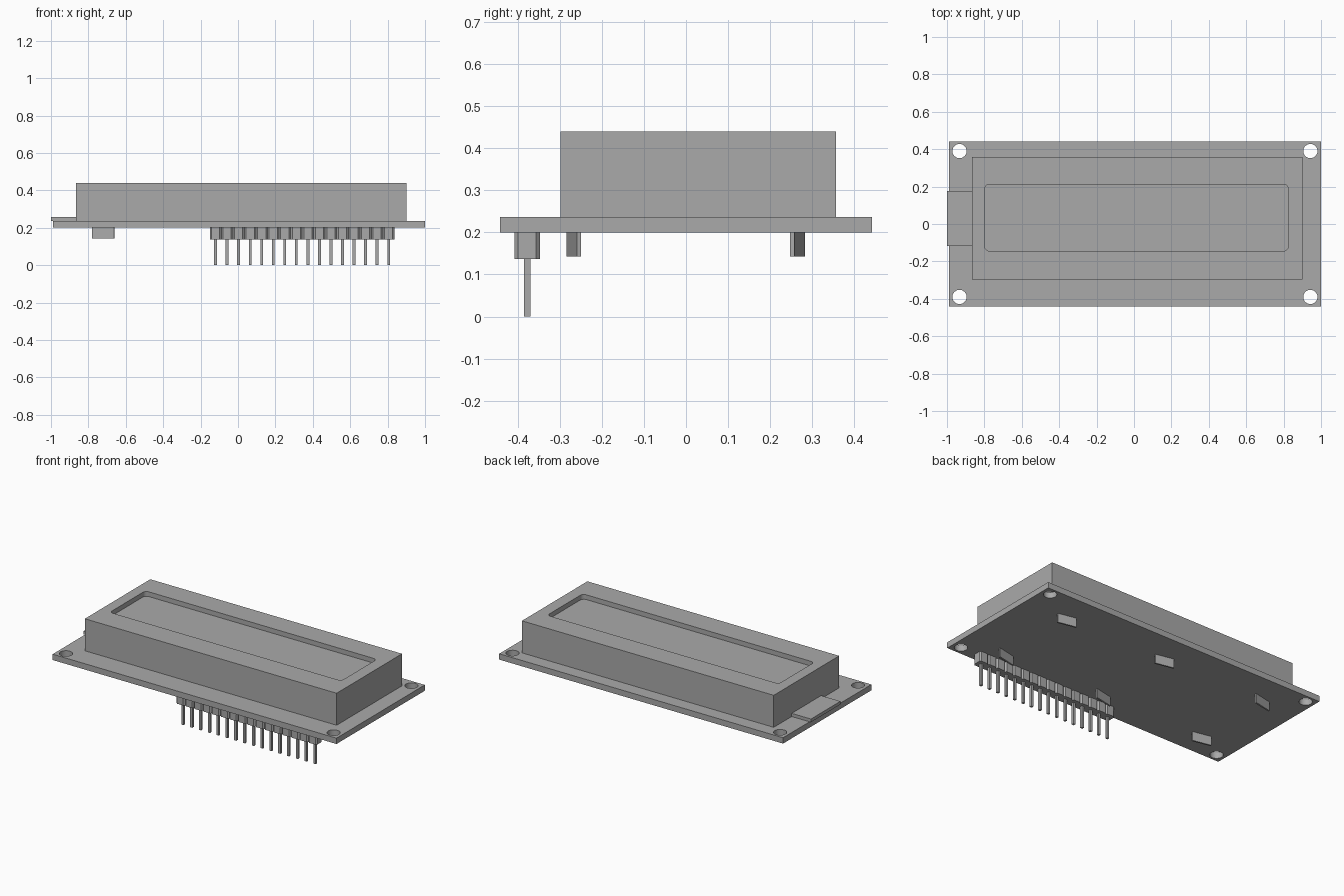
import bpy
import bmesh
import math
from mathutils import Matrix, Vector

cube = bpy.data.objects.get("Cube")
if cube:
    bpy.data.objects.remove(cube, do_unlink=True)

grey = bpy.data.materials.new("plain grey")
grey.use_nodes = True
COLOUR = (0.4, 0.4, 0.4, 1)
grey.diffuse_color = COLOUR
grey.node_tree.nodes["Principled BSDF"].inputs["Base Color"].default_value = COLOUR


def finish(name, bm):
    mesh = bpy.data.meshes.new(name)
    bm.to_mesh(mesh)
    bm.free()
    mesh.materials.append(grey)
    obj = bpy.data.objects.new(name, mesh)
    bpy.context.collection.objects.link(obj)
    return obj


def box(name, low, high, corner=0, steps=1, turn=0):
    """Box between two corners; its upright edges may be cut or rounded."""
    low, high = Vector(low), Vector(high)
    bm = bmesh.new()
    bmesh.ops.create_cube(bm, size=1)
    bmesh.ops.scale(bm, vec=high - low, verts=bm.verts)
    if corner:
        upright = [e for e in bm.edges
                   if abs(e.verts[0].co.z - e.verts[1].co.z) > 1e-4]
        bmesh.ops.bevel(bm, geom=upright, offset=corner, segments=steps,
                        profile=0.5, affect='EDGES')
    bm.transform(Matrix.Translation((low + high) / 2) @ Matrix.Rotation(turn, 4, 'Z'))
    return finish(name, bm)


def cut(obj, cutter):
    """Subtract the cutter, apply the result and discard the cutter."""
    cutter.hide_render = True
    mod = obj.modifiers.new("cut", 'BOOLEAN')
    mod.operation = 'DIFFERENCE'
    mod.solver = 'EXACT'
    mod.object = cutter
    bpy.context.view_layer.objects.active = obj
    bpy.ops.object.modifier_apply(modifier=mod.name)
    bpy.data.objects.remove(cutter, do_unlink=True)


def smooth(obj):
    bpy.ops.object.select_all(action='DESELECT')
    obj.select_set(True)
    bpy.context.view_layer.objects.active = obj
    bpy.ops.object.shade_smooth_by_angle(angle=math.radians(30))


BOTTOM, TOP = 0.2, 0.237

# Circuit board with a mounting hole in each corner
board = box("circuit_board", (-0.99, -0.442, BOTTOM), (1, 0.442, TOP))
bm = bmesh.new()
for sx in (-1, 1):
    for sy in (-1, 1):
        bmesh.ops.create_cone(
            bm, cap_ends=True, segments=40, radius1=0.038, radius2=0.038, depth=0.2,
            matrix=Matrix.Translation((0.005 + sx * 0.938, sy * 0.39, BOTTOM)))
cut(board, finish("hole_cutter", bm))
smooth(board)

# Display housing with a shallow rounded window
housing = box("display_housing", (-0.865, -0.298, TOP), (0.9, 0.357, 0.44))
cut(housing, box("window_cutter", (-0.798, -0.144, 0.41), (0.825, 0.212, 0.5), 0.025, 6))
smooth(housing)

# Backlight tab overhanging the right end of the board
box("backlight_tab", (-1, -0.118, TOP), (-0.865, 0.177, 0.257))

# Pin header: a row of chamfered blocks, each with a square pin
PITCH, COUNT, FIRST = 0.0617, 16, -0.12
header = box("header_block", (FIRST - PITCH / 2, -0.408, 0.137),
             (FIRST + PITCH / 2, -0.347, BOTTOM), 0.009)
pin = box("header_pin", (FIRST - 0.0075, -0.385, 0), (FIRST + 0.0075, -0.37, 0.137))
for part in (header, pin):
    row = part.modifiers.new("row", 'ARRAY')
    row.count = COUNT
    row.use_relative_offset = False
    row.use_constant_offset = True
    row.constant_offset_displace = (PITCH, 0, 0)

# Twisted housing clips under the board, in two rows of three
for side, y, twists in (("front", -0.267, (-1, 1, 1)), ("back", 0.265, (1, -1, -1))):
    for x, twist in zip((-0.72, 0, 0.715), twists):
        box(f"{side}_clip", (x - 0.06, y - 0.005, 0.143), (x + 0.06, y + 0.005, BOTTOM),
            turn=twist * math.radians(12))
